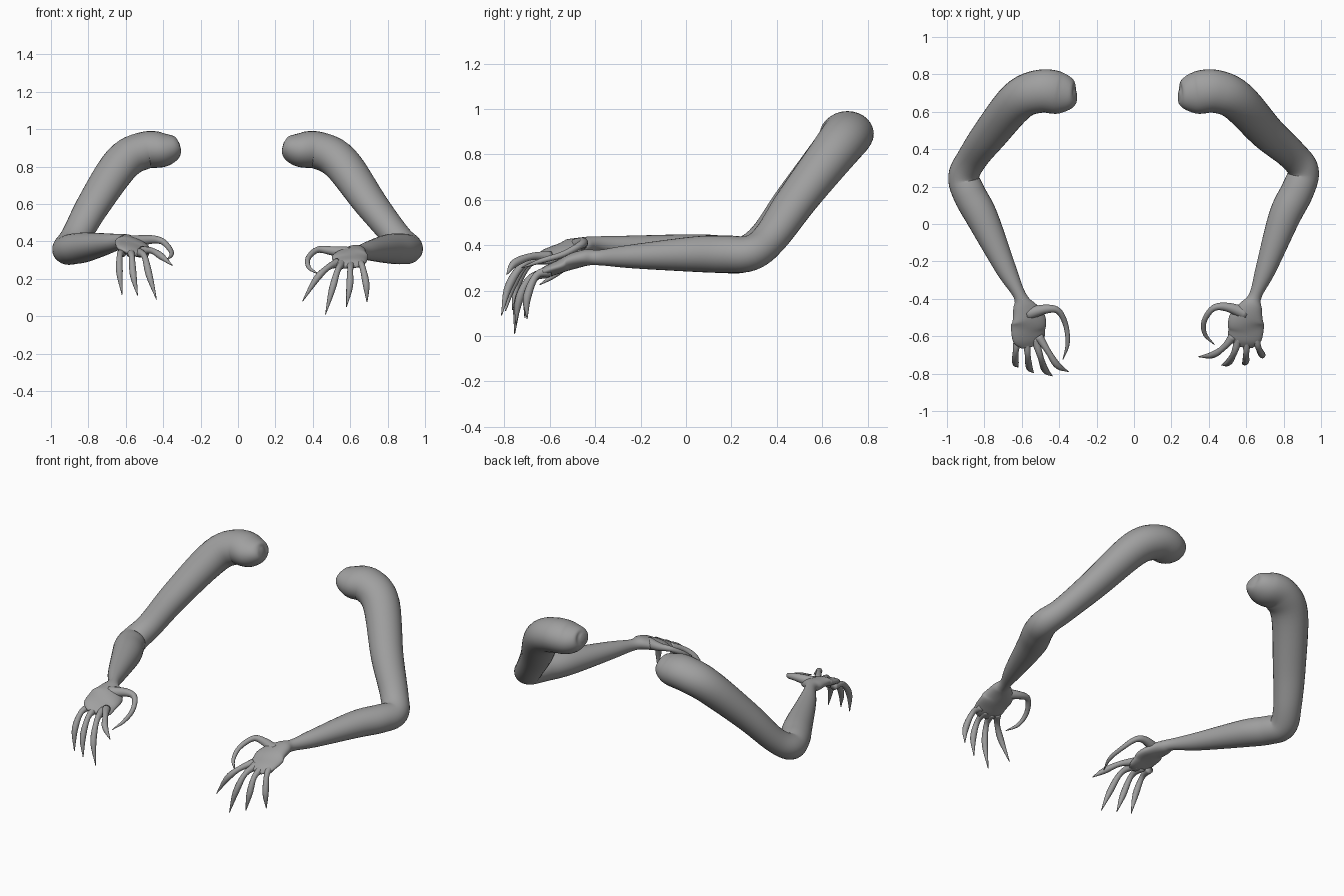
import bpy
import bmesh
from math import cos, sin, pi
from mathutils import Vector

default_cube = bpy.data.objects.get("Cube")
if default_cube:
    bpy.data.objects.remove(default_cube, do_unlink=True)

SKIN_COLOUR = (0.35, 0.35, 0.35, 1.0)
skin = bpy.data.materials.new("grey_skin")
skin.use_nodes = True
skin.diffuse_color = SKIN_COLOUR
skin.node_tree.nodes["Principled BSDF"].inputs["Base Color"].default_value = SKIN_COLOUR


def smooth_path(points, steps):
    """Catmull-Rom interpolation of positions together with their radii."""
    pts = [Vector(p) for p in points]
    pts = [2 * pts[0] - pts[1]] + pts + [2 * pts[-1] - pts[-2]]
    result = []
    for a, b, c, d in zip(pts, pts[1:], pts[2:], pts[3:]):
        for i in range(steps):
            t = i / steps
            result.append(b + (c - a) * (t / 2)
                          + (2 * a - 5 * b + 4 * c - d) * (t * t / 2)
                          + (3 * b - a - 3 * c + d) * (t ** 3 / 2))
    result.append(pts[-2])
    return result


def sweep(name, points, sides, steps, up, roll=0.0):
    """Skin a closed tube of elliptical sections; points are x, y, z, width, height."""
    path = smooth_path(points, steps)
    centres = [Vector(p[:3]) for p in path]
    bm = bmesh.new()
    rings = []
    for i, centre in enumerate(centres):
        tangent = (centres[min(i + 1, len(path) - 1)] - centres[max(i - 1, 0)]).normalized()
        side = tangent.cross(up).normalized()
        normal = side.cross(tangent)
        # The twist only starts past the wrist
        twist = roll * min(max((-0.4 - centre.y) / 0.1, 0), 1)
        width, height = max(path[i][3], 0.002), max(path[i][4], 0.002)
        ring = []
        for k in range(sides):
            angle = 2 * pi * k / sides
            u, v = width * cos(angle), height * sin(angle)
            ring.append(bm.verts.new(centre
                                     + side * (u * cos(twist) - v * sin(twist))
                                     + normal * (u * sin(twist) + v * cos(twist))))
        rings.append(ring)
    for low, high in zip(rings, rings[1:]):
        for k in range(sides):
            n = (k + 1) % sides
            bm.faces.new((low[k], low[n], high[n], high[k]))
    bm.faces.new(rings[0])
    bm.faces.new(rings[-1])
    bmesh.ops.recalc_face_normals(bm, faces=bm.faces)
    for face in bm.faces:
        face.smooth = True
    mesh = bpy.data.meshes.new(name)
    bm.to_mesh(mesh)
    bm.free()
    mesh.materials.append(skin)
    obj = bpy.data.objects.new(name, mesh)
    bpy.context.collection.objects.link(obj)
    return obj


# Thickness along the arm: shoulder cap, upper arm, elbow, forearm, wrist, palm
ARM_SECTIONS = [
    (.02, .02), (.075, .06), (.112, .092), (.115, .1), (.108, .1), (.095, .085),
    (.082, .075), (.083, .078), (.088, .082), (.085, .078), (.055, .052),
    (.034, .034), (.06, .036), (.094, .034), (.094, .028), (.086, .024), (.05, .012),
]
RIGHT_ARM = [
    (-.31, .69, .91), (-.33, .69, .905), (-.4, .7, .89), (-.5, .71, .886),
    (-.62, .66, .82), (-.77, .48, .6), (-.865, .35, .43), (-.91, .255, .36),
    (-.88, .16, .36), (-.81, .03, .37), (-.685, -.24, .39),
    (-.612, -.38, .405), (-.59, -.44, .4), (-.565, -.51, .385),
    (-.565, -.57, .365), (-.56, -.62, .345), (-.555, -.655, .335),
]
LEFT_ARM = [
    (.24, .69, .91), (.26, .69, .905), (.33, .7, .89), (.43, .71, .886),
    (.55, .66, .82), (.71, .49, .6), (.845, .37, .43), (.905, .285, .365),
    (.875, .18, .36), (.805, .04, .36), (.705, -.24, .35),
    (.65, -.38, .345), (.628, -.44, .345), (.602, -.51, .325),
    (.598, -.57, .3), (.59, -.62, .28), (.585, -.655, .265),
]

# Finger joints from palm to claw tip
RIGHT_FINGERS = {
    "index": [(-.51, -.6, .35), (-.46, -.68, .35), (-.41, -.755, .32), (-.35, -.79, .27)],
    "middle": [(-.53, -.61, .34), (-.5, -.71, .32), (-.475, -.78, .22), (-.436, -.813, .09)],
    "ring": [(-.575, -.61, .34), (-.568, -.7, .32), (-.56, -.765, .22), (-.537, -.795, .11)],
    "little": [(-.62, -.6, .34), (-.632, -.68, .325), (-.634, -.74, .24), (-.62, -.765, .115)],
    "thumb": [(-.57, -.48, .395), (-.47, -.455, .41), (-.405, -.465, .4),
              (-.365, -.54, .36), (-.355, -.64, .33), (-.38, -.725, .3)],
}
LEFT_FINGERS = {
    "index": [(.53, -.6, .285), (.48, -.66, .26), (.42, -.7, .2), (.345, -.71, .08)],
    "middle": [(.56, -.61, .28), (.535, -.69, .25), (.505, -.74, .15), (.468, -.755, .01)],
    "ring": [(.605, -.61, .28), (.6, -.69, .25), (.597, -.735, .16), (.58, -.75, .05)],
    "little": [(.65, -.6, .285), (.665, -.66, .265), (.685, -.7, .17), (.69, -.7, .075)],
    "thumb": [(.6, -.48, .335), (.5, -.445, .35), (.425, -.45, .355),
              (.375, -.52, .31), (.38, -.59, .26), (.43, -.645, .225)],
}
FINGER_RADII = (.025, .016, .018, .002)
THUMB_RADII = (.036, .024, .017, .014, .011, .002)

for side_name, arm, fingers, roll in (("right", RIGHT_ARM, RIGHT_FINGERS, 0.25),
                                      ("left", LEFT_ARM, LEFT_FINGERS, 0.0)):
    # Arm and palm as one continuous limb
    sweep(side_name + "_arm", [p + s for p, s in zip(arm, ARM_SECTIONS)],
          28, 6, Vector((0, 0, 1)), roll)
    # Clawed fingers, flared where they enter the palm
    for finger, joints in fingers.items():
        thumb = finger == "thumb"
        radii = THUMB_RADII if thumb else FINGER_RADII
        up = Vector((0, 0, 1)) if thumb else Vector((1, 0, 0.3))
        sweep(side_name + "_" + finger, [p + (r, r) for p, r in zip(joints, radii)],
              12, 6, up)
